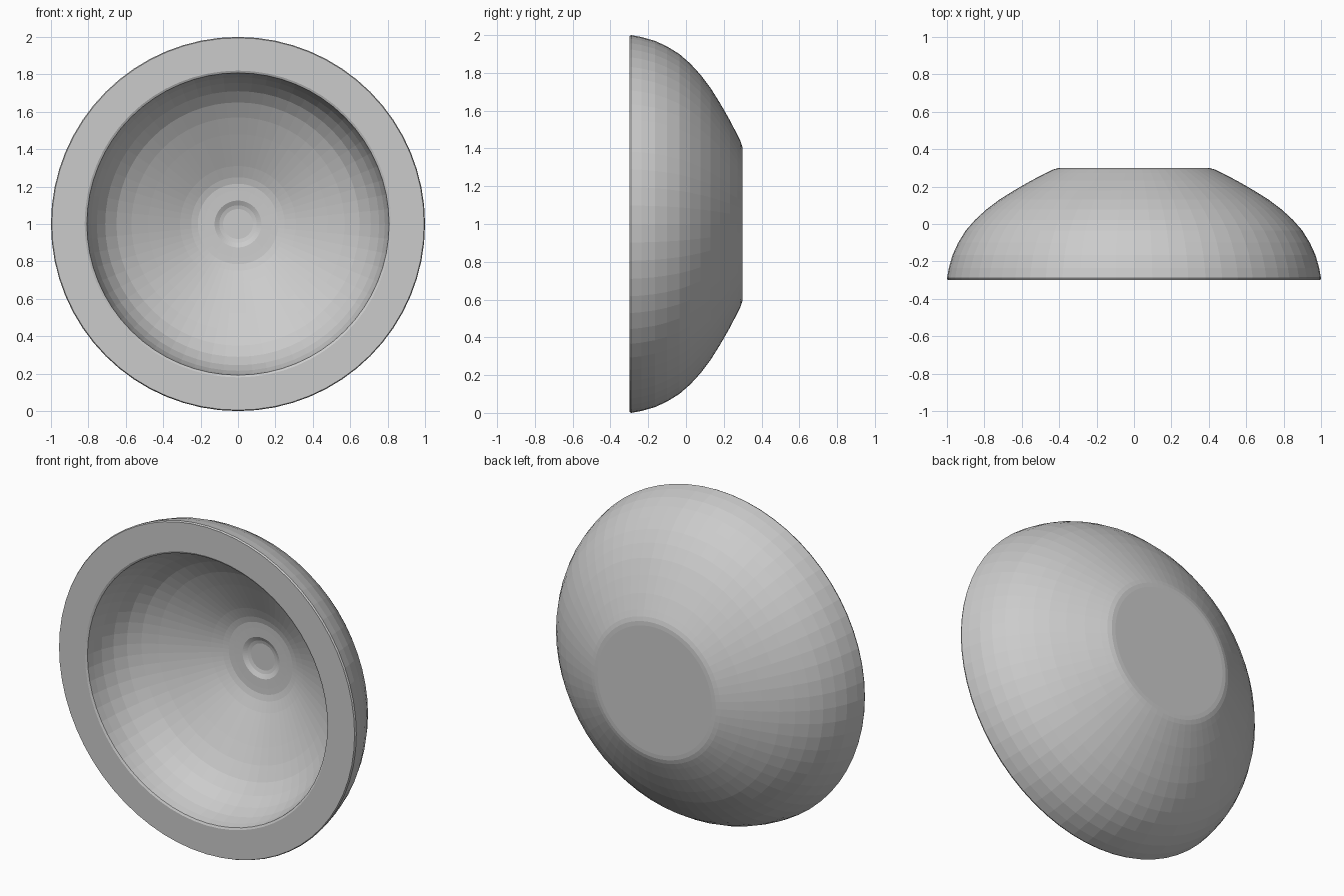
import bpy, bmesh, math
from mathutils import Matrix, Vector

if "Cube" in bpy.data.objects:
    bpy.data.objects.remove(bpy.data.objects["Cube"])

SEGMENTS = 64

# Bowl cross-section as (radius, y): back disc, outer wall, rim, cavity, centre dimple
profile = [
    (0, .30), (.385, .30), (.41, .298), (.435, .29), (.47, .273), (.55, .232), (.64, .18),
    (.72, .13), (.79, .077), (.85, .022), (.90, -.035), (.94, -.10),
    (.97, -.165), (.99, -.235), (1.0, -.29), (.995, -.30),
    (.82, -.30), (.808, -.294), (.80, -.25), (.785, -.19), (.755, -.12),
    (.71, -.055), (.65, .00), (.57, .05), (.48, .097), (.39, .142),
    (.31, .182), (.25, .208), (.215, .218), (.18, .22), (.125, .222),
    (.10, .235), (.08, .24), (0, .24),
]

# Lathe the profile around the y axis
bm = bmesh.new()
verts = [bm.verts.new((r, y, 0)) for r, y in profile]
edges = [bm.edges.new(pair) for pair in zip(verts, verts[1:])]
bmesh.ops.spin(bm, geom=verts + edges, cent=(0, 0, 0), axis=(0, 1, 0),
               angle=math.tau, steps=SEGMENTS, use_duplicate=False)
bmesh.ops.remove_doubles(bm, verts=bm.verts, dist=1e-4)
bmesh.ops.recalc_face_normals(bm, faces=bm.faces)
bmesh.ops.transform(bm, matrix=Matrix.Translation(Vector((0, 0, 1))), verts=bm.verts)

mesh = bpy.data.meshes.new("bowl")
bm.to_mesh(mesh)
bm.free()
bowl = bpy.data.objects.new("bowl", mesh)
bpy.context.collection.objects.link(bowl)
